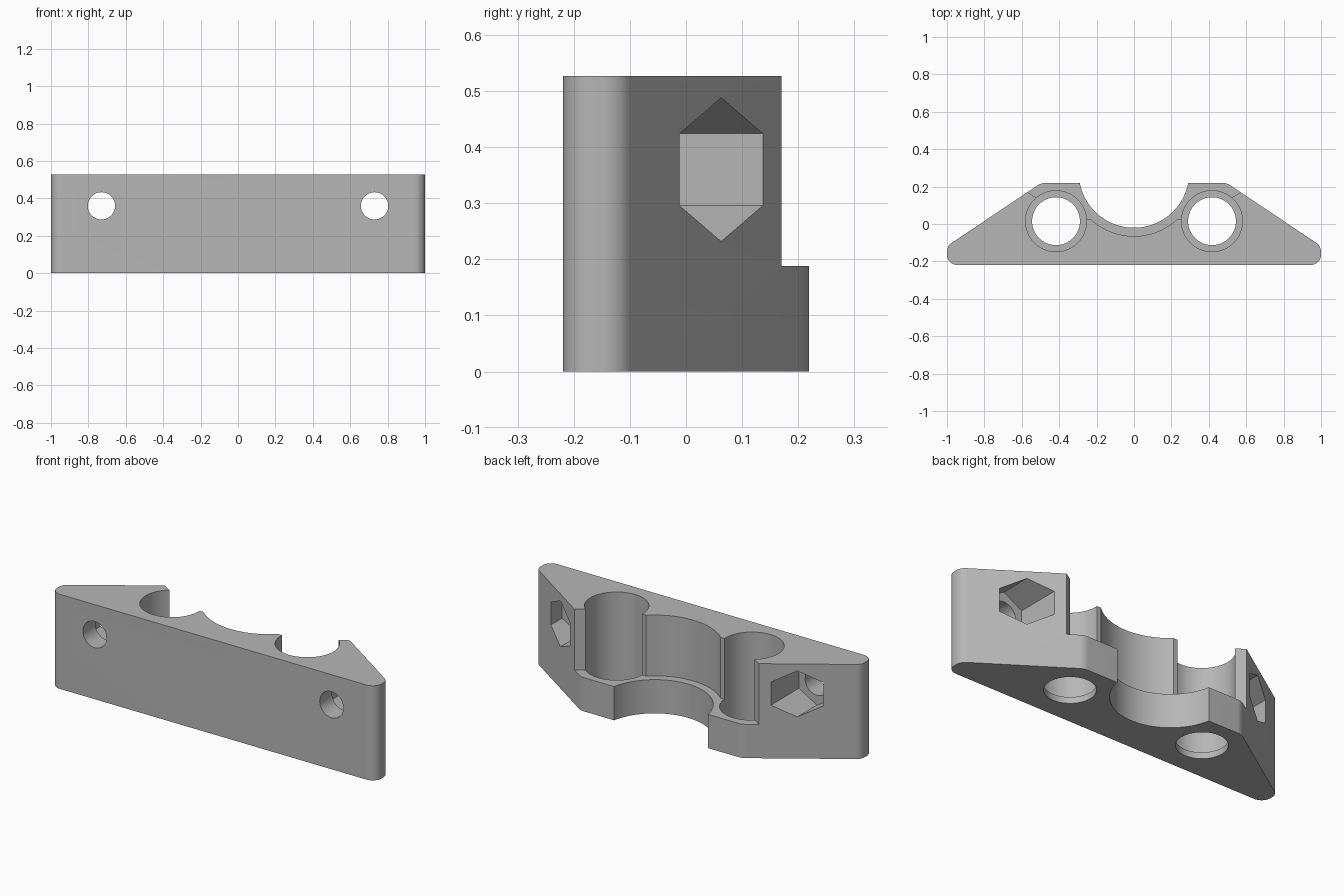
import bpy, bmesh
from math import pi, sin, cos, tan, acos
from mathutils import Vector, Matrix

if "Cube" in bpy.data.objects:
    bpy.data.objects.remove(bpy.data.objects["Cube"], do_unlink=True)

HEIGHT, LEDGE, LIP = 0.527, 0.188, 0.035
FRONT, BACK = -0.219, 0.219

grey = bpy.data.materials.new("plain grey")
grey.use_nodes = True
grey.diffuse_color = (0.47, 0.47, 0.47, 1)
grey.node_tree.nodes["Principled BSDF"].inputs["Base Color"].default_value = grey.diffuse_color


def prism(name, outline, low, high):
    """Extrude a flat outline from one height to another."""
    bm = bmesh.new()
    face = bm.faces.new([bm.verts.new((x, y, low)) for x, y in outline])
    moved = bmesh.ops.extrude_face_region(bm, geom=[face])["geom"]
    verts = [v for v in moved if isinstance(v, bmesh.types.BMVert)]
    bmesh.ops.translate(bm, verts=verts, vec=(0, 0, high - low))
    bmesh.ops.recalc_face_normals(bm, faces=bm.faces)
    mesh = bpy.data.meshes.new(name)
    bm.to_mesh(mesh)
    bm.free()
    obj = bpy.data.objects.new(name, mesh)
    bpy.context.collection.objects.link(obj)
    mesh.materials.append(grey)
    return obj


def ring(x, y, radius, sides=64):
    return [(x + radius * sin(2 * pi * i / sides), y + radius * cos(2 * pi * i / sides))
            for i in range(sides)]


def fillet(before, corner, after, radius, steps=10):
    """Points of a rounded corner."""
    c = Vector(corner)
    a, b = (Vector(before) - c).normalized(), (Vector(after) - c).normalized()
    half = acos(a.dot(b)) / 2
    mid = c + (a + b).normalized() * radius / sin(half)
    start, end = c + a * radius / tan(half) - mid, c + b * radius / tan(half) - mid
    return [tuple(mid + start.lerp(end, i / steps).normalized() * radius)
            for i in range(steps + 1)]


def cut(body, cutter):
    """Subtract a cutter from the body, then discard it."""
    mod = body.modifiers.new("cut", 'BOOLEAN')
    mod.operation, mod.solver, mod.object = 'DIFFERENCE', 'EXACT', cutter
    bpy.context.view_layer.objects.active = body
    bpy.ops.object.modifier_apply(modifier=mod.name)
    bpy.data.objects.remove(cutter, do_unlink=True)


def along_y(obj, z):
    """Turn an upright prism so that its axis runs along y."""
    obj.data.transform(Matrix.Translation((0, 0, z)) @ Matrix.Rotation(pi / 2, 4, 'X'))
    return obj


# Block with sloping shoulders and rounded corners
low, tip, top = (1, FRONT), (1, -0.118), (0.497, BACK)
half = (fillet((0, FRONT), low, tip, 0.055) + fillet(low, tip, top, 0.058)
        + fillet(tip, top, (0, BACK), 0.08))
body = prism("clamp_block", half + [(-x, y) for x, y in reversed(half)], 0, HEIGHT)

# Saddle through the middle, wider above the ledge
cut(body, prism("saddle", ring(0, 0.275, 0.295, 96), -0.1, 0.7))
cut(body, prism("wide_saddle", ring(0, 0.275, 0.34, 96), LEDGE, 0.7))

# Open back above the ledge
side = [(0.417, 0.024), (0.52, 0.139), (0.61, 0.196), (0.61, 0.4)]
cut(body, prism("back_opening", side + [(-x, y) for x, y in reversed(side)], LEDGE, 0.7))

for s in (-1, 1):
    # Rod sockets with a thin lip at the bottom
    cut(body, prism("socket", ring(s * 0.417, 0.015, 0.163), LIP, 0.7))
    cut(body, prism("rod_hole", ring(s * 0.417, 0.015, 0.128), -0.1, 0.7))
    # Bolt holes with hexagonal nut pockets opening on the shoulders
    cut(body, along_y(prism("bolt_hole", ring(s * 0.73, 0, 0.073, 48), 0, 0.4), 0.36))
    cut(body, along_y(prism("nut_pocket", ring(s * 0.73, 0, 0.128, 6), -0.4, 0.11), 0.36))

bpy.ops.object.select_all(action='DESELECT')
body.select_set(True)
bpy.context.view_layer.objects.active = body
bpy.ops.object.shade_smooth_by_angle(angle=pi / 6)
